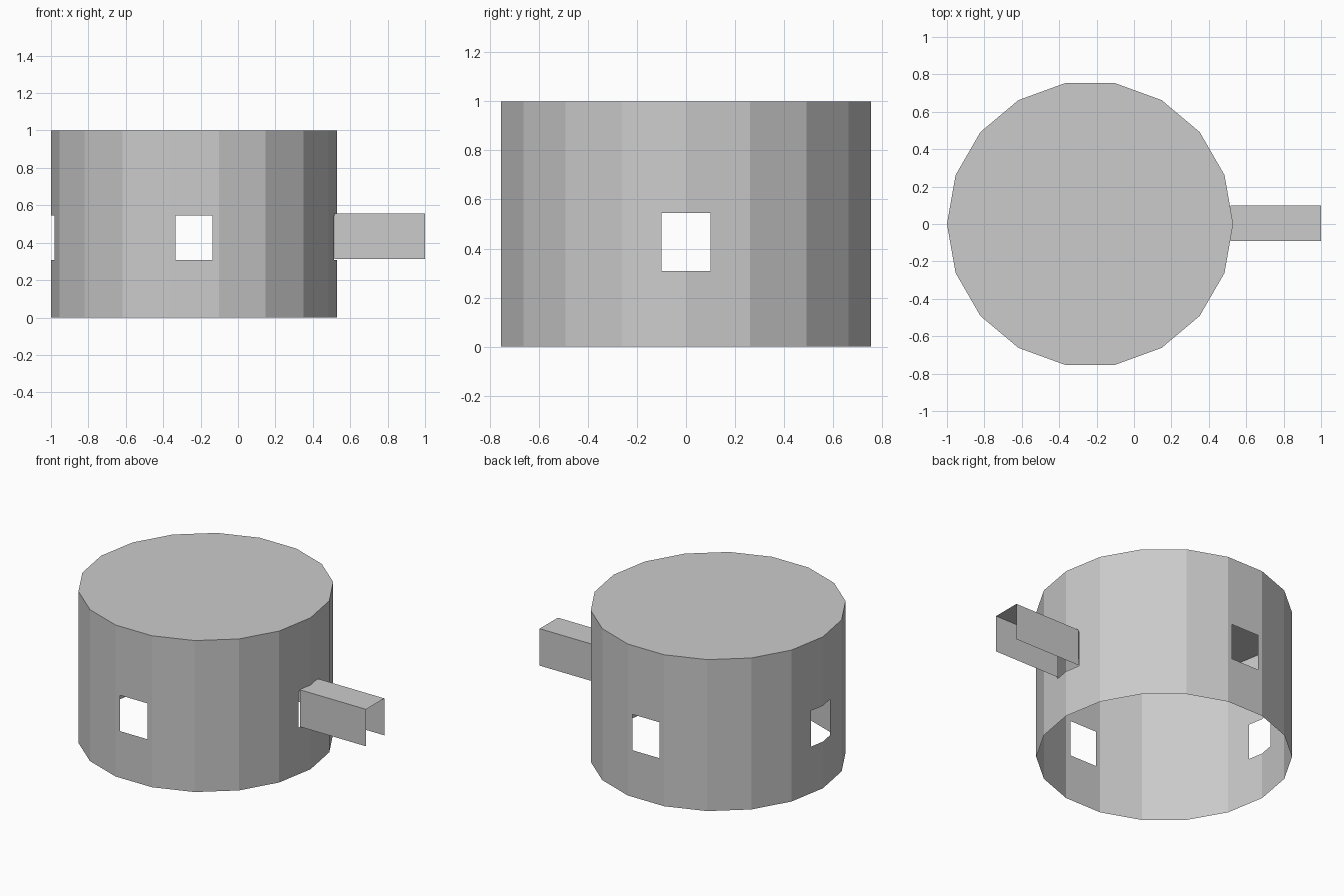
import bpy, bmesh, math
from mathutils import Vector

if "Cube" in bpy.data.objects:
    bpy.data.objects.remove(bpy.data.objects["Cube"])

CX, R, H, SIDES = -0.235, 0.765, 1.0, 18
HALF = 0.1                 # half width of the openings
Z0, Z1 = 0.308, 0.545      # opening heights

grey = bpy.data.materials.new("light_grey")
grey.diffuse_color = (0.6, 0.6, 0.6, 1)
grey.use_nodes = True
grey.node_tree.nodes["Principled BSDF"].inputs["Base Color"].default_value = grey.diffuse_color


def finish(bm, name):
    mesh = bpy.data.meshes.new(name)
    bm.to_mesh(mesh)
    bm.free()
    mesh.materials.append(grey)
    obj = bpy.data.objects.new(name, mesh)
    bpy.context.collection.objects.link(obj)
    return obj


def ring(bm, z):
    step = 2 * math.pi / SIDES
    return [bm.verts.new((CX + R * math.cos(i * step), R * math.sin(i * step), z))
            for i in range(SIDES)]


# Round wall: open thin shell with four openings
bm = bmesh.new()
low, high = ring(bm, 0), ring(bm, H)
for i in range(SIDES):
    j = (i + 1) % SIDES
    bm.faces.new((low[i], low[j], high[j], high[i]))
cuts = [((0, 0, Z0), (0, 0, 1)), ((0, 0, Z1), (0, 0, 1))]
for s in (-HALF, HALF):
    cuts += [((CX + s, 0, 0), (1, 0, 0)), ((0, s, 0), (0, 1, 0))]
for co, no in cuts:
    bmesh.ops.bisect_plane(bm, geom=bm.verts[:] + bm.edges[:] + bm.faces[:],
                           plane_co=Vector(co), plane_no=Vector(no))
holes = []
for f in bm.faces:
    c = f.calc_center_median()
    if Z0 < c.z < Z1 and (abs(c.x - CX) < HALF or abs(c.y) < HALF):
        holes.append(f)
bmesh.ops.delete(bm, geom=holes, context='FACES')
finish(bm, "round_wall")

# Flat roof
bm = bmesh.new()
bm.faces.new(ring(bm, H))
finish(bm, "flat_roof")

# Entrance tunnel: two sides and a top, open at the ends and below
bm = bmesh.new()
profile = [(-0.092, 0.312), (-0.092, 0.556), (0.098, 0.556), (0.098, 0.312)]
a, b = [[bm.verts.new((x, y, z)) for y, z in profile] for x in (0.517, 1.0)]
for i in range(3):
    bm.faces.new((a[i], b[i], b[i + 1], a[i + 1]))
finish(bm, "entrance_tunnel")
